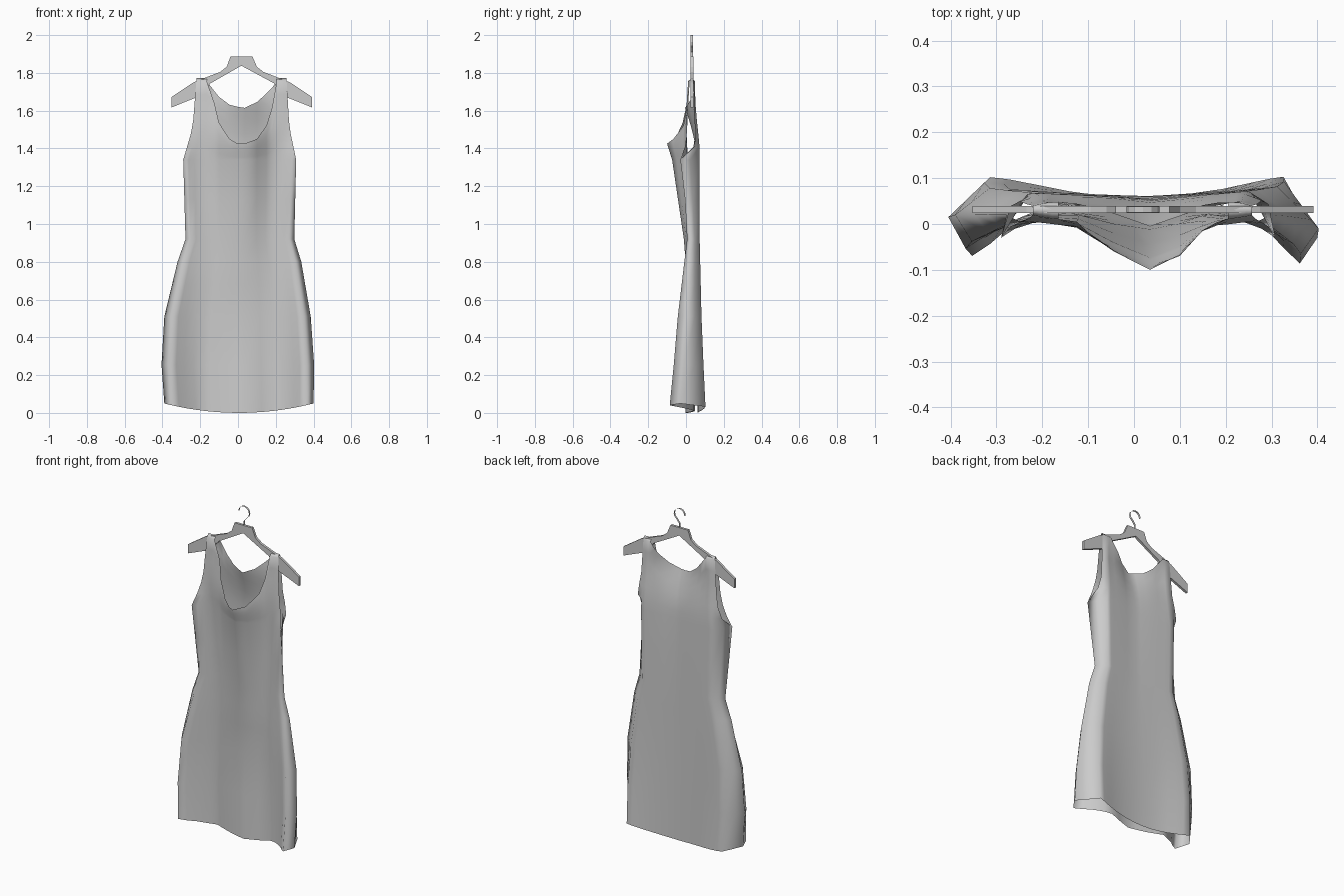
import bpy, bmesh, math

if "Cube" in bpy.data.objects:
    bpy.data.objects.remove(bpy.data.objects["Cube"])

grey = bpy.data.materials.new("soft grey")
grey.diffuse_color = (0.6, 0.6, 0.6, 1)
grey.use_nodes = True
grey.node_tree.nodes["Principled BSDF"].inputs["Base Color"].default_value = grey.diffuse_color


def lerp_table(t, keys, vals):
    """Piecewise linear lookup."""
    if t <= keys[0]:
        return vals[0]
    for i in range(len(keys) - 1):
        if t <= keys[i + 1]:
            f = (t - keys[i]) / (keys[i + 1] - keys[i])
            return vals[i] + (vals[i + 1] - vals[i]) * f
    return vals[-1]


def finish(bm, name):
    me = bpy.data.meshes.new(name)
    bm.to_mesh(me)
    bm.free()
    ob = bpy.data.objects.new(name, me)
    bpy.context.collection.objects.link(ob)
    me.materials.append(grey)
    return ob


# Dress: column positions at underarm height, with the neckline height of each
UNDERARM, STRAP = 1.34, 1.755
COLS = [-.29, -.262, -.232, -.20, -.165, -.125, -.10, -.045, 0, .035, .10, .15, .18,
        .205, .228, .252, .279, .308]
FRONT_NECK = [STRAP] * 5 + [1.64, 1.535, 1.45, 1.425, 1.425, 1.45, 1.52, 1.615] + [STRAP] * 5
BACK_X = [-.165, -.15, -.09, -.035, .035, .11, .19, .205]
BACK_Z = [STRAP, 1.735, 1.66, 1.625, 1.615, 1.65, 1.73, STRAP]
BACK_NECK = [lerp_table(x, BACK_X, BACK_Z) for x in COLS]
INNER_L, INNER_R = 4, 13

# Depth of the cloth across the width (s = -1..1) at several heights
FRONT_S = [-1, -.9, -.7, -.45, -.18, .1, .3, .5, .7, .9, 1]
FRONT_Z = [0, .51, .92, 1.34, 1.425, 1.54, 1.64, 1.765]
FRONT_Y = [
    [.01, -.075, -.007, .048, .02, -.005, .02, .045, -.005, -.088, -.03],
    [.02, -.042, .005, .035, .027, .02, .027, .035, .005, -.045, .01],
    [.02, .005, .02, .02, .0, -.012, .0, .02, .02, .005, .02],
    [-.03, -.01, .012, .003, -.04, -.075, -.05, .004, .012, -.01, -.03],
    [.0, .003, .005, -.008, -.06, -.102, -.072, -.006, .005, .003, 0],
    [.008, .005, 0, -.005, -.045, -.08, -.055, -.006, 0, .005, .008],
    [.012, .01, .008] + [.005] * 5 + [.008, .01, .012],
    [.02, .017, .012] + [.01] * 5 + [.012, .017, .02]]
BACK_S = [-1, -.8, -.25, .1, .4, .81, 1]
BACK_Z_LEVELS = [0, .51, .92, 1.34, 1.425, 1.52, 1.64, 1.765]
BACK_Y = [
    [.01, .105, .062, .06, .07, .105, -.03],
    [.02, .08, .064, .061, .066, .083, .01],
    [.02, .07, .064, .06, .065, .073, .02],
    [-.03, .068, .062, .053, .063, .072, -.03],
    [.055, .068, .06, .048, .06, .072, .06],
    [.045, .058, .05, .025, .05, .06, .045],
    [.042, .05, .03, -.015, .03, .05, .042],
    [.04, .046, .054, .054, .054, .046, .04]]
SIDE_Z = [.05, .255, .51, .8, .92, 1.34]
LEFT_X = [-.39, -.405, -.39, -.32, -.278, -.29]
RIGHT_X = [.40, .403, .385, .335, .298, .308]
ARM_Z = [1.34, 1.51, 1.765]
ROWS = [0, .255, .51, .68, .8, .92, 1.13, UNDERARM]
UP = 6


def depth(s, z, back):
    keys, levels, table = (BACK_S, BACK_Z_LEVELS, BACK_Y) if back else (FRONT_S, FRONT_Z, FRONT_Y)
    return lerp_table(z, levels, [lerp_table(s, keys, row) for row in table])


bm = bmesh.new()
n = len(COLS)
grids = []
for back in (False, True):
    neck = BACK_NECK if back else FRONT_NECK
    grid = []
    for j, xb in enumerate(COLS):
        f = (xb - COLS[0]) / (COLS[-1] - COLS[0])
        s = 2 * f - 1
        col = []
        # skirt and bodice up to the underarm
        for i, z in enumerate(ROWS):
            l, r = lerp_table(z, SIDE_Z, LEFT_X), lerp_table(z, SIDE_Z, RIGHT_X)
            zz = 0.05 * s * s if i == 0 else z
            col.append((l + (r - l) * f, depth(s, z, back), zz))
        # chest and straps up to the neckline
        for i in range(1, UP + 1):
            z = UNDERARM + (neck[j] - UNDERARM) * i / UP
            x = xb
            if j < INNER_L:
                arm = lerp_table(z, ARM_Z, [-.29, -.24, -.22])
                x = arm + (COLS[INNER_L] - arm) * j / INNER_L
            elif j > INNER_R:
                arm = lerp_table(z, ARM_Z, [.308, .272, .257])
                x = arm + (COLS[INNER_R] - arm) * (n - 1 - j) / (n - 1 - INNER_R)
            col.append((x, depth(s, z, back), z))
        grid.append([bm.verts.new(c) for c in col])
    grids.append(grid)
    for j in range(n - 1):
        for i in range(len(ROWS) + UP - 1):
            q = [grid[j][i], grid[j + 1][i], grid[j + 1][i + 1], grid[j][i + 1]]
            bm.faces.new(q[::-1] if back else q)
# shoulders looping over the hanger
for cols in (range(0, INNER_L + 1), range(INNER_R, n)):
    front = [grids[0][j][-1] for j in cols]
    rear = [grids[1][j][-1] for j in cols]
    mids = [bm.verts.new(((a.co.x + b.co.x) / 2, .031, 1.773)) for a, b in zip(front, rear)]
    for k in range(len(mids) - 1):
        bm.faces.new((front[k], front[k + 1], mids[k + 1], mids[k]))
        bm.faces.new((mids[k], mids[k + 1], rear[k + 1], rear[k]))
# side seams join where front and back meet
bmesh.ops.remove_doubles(bm, verts=bm.verts, dist=0.0005)
for face in bm.faces:
    face.smooth = True
finish(bm, "dress")

# Hanger: flat outline with thickness
OUTLINE = [(-.04, 1.886), (-.06, 1.832), (-.095, 1.805), (-.16, 1.78), (-.235, 1.75), (-.352, 1.672),
           (-.352, 1.617), (-.215, 1.672), (-.145, 1.745), (.018, 1.838), (.19, 1.745),
           (.255, 1.672), (.392, 1.617), (.392, 1.672), (.275, 1.75), (.20, 1.78),
           (.135, 1.805), (.10, 1.832), (.077, 1.886)]
bm = bmesh.new()
face = bm.faces.new([bm.verts.new((x, .024, z)) for x, z in OUTLINE])
ext = bmesh.ops.extrude_face_region(bm, geom=[face])
bmesh.ops.translate(bm, vec=(0, .015, 0), verts=[g for g in ext["geom"] if isinstance(g, bmesh.types.BMVert)])
bmesh.ops.recalc_face_normals(bm, faces=bm.faces)
finish(bm, "hanger")

# Hook: thin ribbon bent like a question mark
path = [(.02, 1.886), (.02, 1.91)]
for k in range(9):
    a = math.radians(-60 + 30 * k)
    path.append((.02 + .036 * math.cos(a), 1.964 + .036 * math.sin(a)))
bm = bmesh.new()
pairs = [(bm.verts.new((x, .025, z)), bm.verts.new((x, .038, z))) for x, z in path]
for p, q in zip(pairs, pairs[1:]):
    bm.faces.new((p[0], p[1], q[1], q[0]))
finish(bm, "hook")
